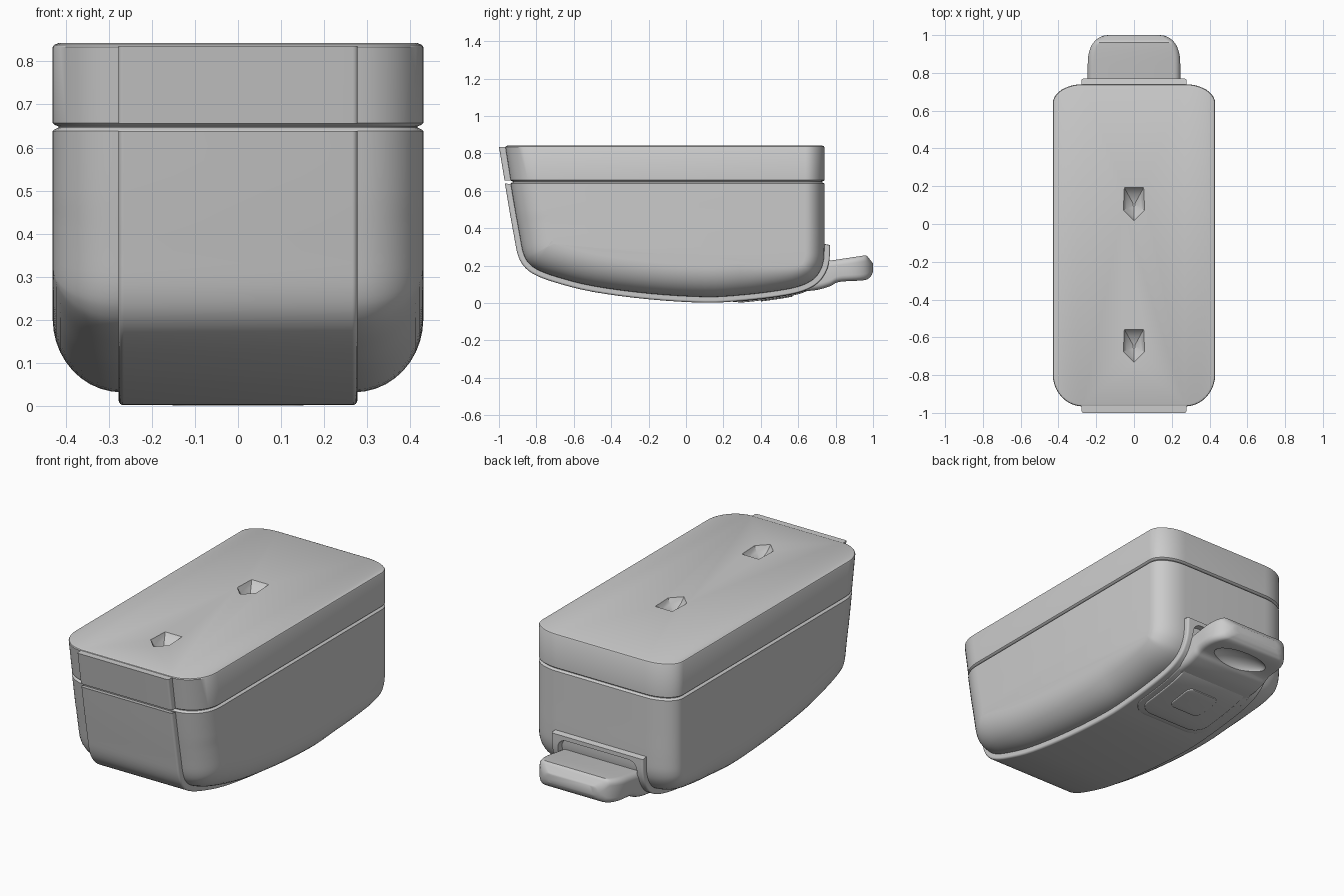
import bpy, bmesh, math
from mathutils import Vector

if "Cube" in bpy.data.objects:
    bpy.data.objects.remove(bpy.data.objects["Cube"])

# Side profile (y, z) of the raised centre band, front to back
KEYS = [(-.968, .638), (-.945, .5), (-.92, .36), (-.9, .26), (-.868, .198), (-.81, .152), (-.7, .11),
        (-.5, .06), (-.2, .02), (.1, .002), (.3, .012), (.5, .036), (.62, .062), (.7, .103),
        (.745, .16), (.766, .225), (.77, .31), (.77, .45), (.77, .638)]


def smooth(keys, n=4):
    """Catmull-Rom curve through the key points."""
    p = [Vector(k) for k in keys]
    p = [p[0] * 2 - p[1]] + p + [p[-1] * 2 - p[-2]]
    out = []
    for a, b, c, d in zip(p, p[1:], p[2:], p[3:]):
        for i in range(n):
            t = i / n
            out.append(.5 * (2 * b + (c - a) * t + (2 * a - 5 * b + 4 * c - d) * t * t
                             + (3 * b - a - 3 * c + d) * t ** 3))
    return out + [p[-2]]


CURVE = smooth(KEYS)


def bottom(y):
    for a, b in zip(CURVE, CURVE[1:]):
        if a.x <= y <= b.x and b.x > a.x:
            return a.y + (b.y - a.y) * (y - a.x) / (b.x - a.x)
    return .2


def finish(bm, name):
    bmesh.ops.recalc_face_normals(bm, faces=bm.faces[:])
    me = bpy.data.meshes.new(name)
    bm.to_mesh(me)
    bm.free()
    ob = bpy.data.objects.new(name, me)
    bpy.context.collection.objects.link(ob)
    return ob


def skin(bm, rings):
    """Join closed rings of points and cap both ends."""
    vs = [[bm.verts.new(p) for p in r] for r in rings]
    n = len(vs[0])
    for a, b in zip(vs, vs[1:]):
        for i in range(n):
            j = (i + 1) % n
            bm.faces.new((a[i], a[j], b[j], b[i]))
    bm.faces.new(vs[0])
    bm.faces.new(vs[-1])
    bmesh.ops.recalc_face_normals(bm, faces=bm.faces[:])


def sideways(name, path, x0, r, base, depth, rims=()):
    """Sweep a side profile across x, shrinking it inwards toward both sides."""
    steps = [math.radians(a) for a in range(0, 91, 9)]
    half = [(x0 + r * math.sin(t), 1 - math.cos(t)) for t in steps]
    rings = []
    for x, k in [(-x, k) for x, k in reversed(half)] + half:
        ring = []
        for i, p in enumerate(path):
            t = path[min(i + 1, len(path) - 1)] - path[max(i - 1, 0)]
            n = Vector((-t.y, t.x)).normalized()
            if p.y > .45:
                n = Vector((1 if p.x < 0 else -1, 0))
            s = min(max((p.x - .3) / .4, 0), 1)
            q = p + n * (base + depth * k * (1 - .4 * s))
            ring.append((x, q.x, q.y))
        rings.append(ring)
    bm = bmesh.new()
    skin(bm, rings)
    # Rounded rims on the flat top (+1) or bottom (-1)
    for side, insets in rims:
        for th, de in insets:
            bm.normal_update()
            top = [f for f in bm.faces if f.normal.z * side > .98 and f.calc_center_median().z > .5]
            bmesh.ops.inset_region(bm, faces=top, thickness=th, depth=de, use_even_offset=True)
    return finish(bm, name)


def lengthwise(name, stations, r):
    """Loft rounded rectangles (y, half width, z low, z high) along y."""
    rings = []
    for y, w, lo, hi in stations:
        c = min(r, w * .95, (hi - lo) * .48)
        ring = []
        for k, (sx, z) in enumerate([(1, hi - c), (-1, hi - c), (-1, lo + c), (1, lo + c)]):
            for i in range(6):
                a = math.radians(90 * k + 18 * i)
                ring.append((sx * (w - c) + c * math.cos(a), y, z + c * math.sin(a)))
        rings.append(ring)
    bm = bmesh.new()
    skin(bm, rings)
    return finish(bm, name)


def rounded_plan(y0, y1, w, r, n=30):
    """Stations (y, half width) of a rounded rectangle."""
    out = []
    for i in range(n + 1):
        y = (y0 + y1) / 2 - (y1 - y0) / 2 * math.cos(math.pi * i / n)
        e = max(0, r - min(y - y0, y1 - y))
        out.append((y, w - r + math.sqrt(max(r * r - e * e, 0))))
    return out


def cut(ob, cutter):
    cutter.hide_render = True
    m = ob.modifiers.new("cut", 'BOOLEAN')
    m.operation, m.solver, m.object = 'DIFFERENCE', 'EXACT', cutter
    bpy.context.view_layer.objects.active = ob
    bpy.ops.object.modifier_apply(modifier=m.name)
    bpy.data.objects.remove(cutter)


# Tub and lid with the groove between them
V = Vector
lip = [(.004, .004), (.009, .004)]
tub = sideways("tub", CURVE, .27, .16, .03, .17, [(1, lip + [(.004, .015)])])
lid_path = [V((-.996, .833)), V((-.968, .657)), V((.77, .657)), V((.77, .833))]
lid = sideways("lid", lid_path, .27, .16, .03, .17, [(1, [(.003, .005), (.01, .004)]), (-1, lip)])

# Raised centre band: wraps the front, underside and lower back, with a lid piece
end = KEYS.index((.77, .31)) * 4 + 1
band = sideways("centre_band", CURVE[:end], .265, .012, 0, .012)
strip = [V((-1, .835)), V((-.97, .656)), V((-.9, .656)), V((-.9, .835))]
sideways("lid_front_band", strip, .265, .012, 0, .008)

# Two small pointed dents in the lid
for y in (.02, -.73):
    bm = bmesh.new()
    shape = [(0, 0), (.055, .055), (.05, .17), (-.05, .17), (-.055, .055)]
    rings = [[(x * s, y + .08 + (v - .08) * s, z) for x, v in shape]
             for s, z in ((1.15, .86), (1, .838), (.7, .815), (.12, .79))]
    skin(bm, rings)
    cut(lid, finish(bm, "dent_cutter"))

# Recess in the back of the band, above the handle
cut(band, lengthwise("recess_cutter", [(.735, .235, .1, .285), (.8, .245, .1, .29)], .05))

# Underside frame, panel and square pad
for name, y0, y1, w, r, drop in (("panel_frame", .25, .73, .24, .1, .003),
                                 ("panel", .28, .73, .205, .08, .009),
                                 ("panel_pad", .40, .57, .10, .035, .014)):
    lengthwise(name, [(y, hw, bottom(y) - drop, bottom(y) + .03)
                      for y, hw in rounded_plan(y0, y1, w, r)], .006)

# Back handle tab with a finger hollow underneath
low = smooth([(.6, .06), (.7, .07), (.77, .09), (.82, .113), (.95, .122), (.985, .14), (1, .165)], 6)
handle_st = []
for p in low:
    y = p.x
    e = max(0, (y - .84) / .16)
    w = .245 - .11 * (1 - math.sqrt(max(1 - e ** 2.6, 0)))
    hi = .228 + .15 * (y - .78) - max(0, y - .965) * 1.4
    handle_st.append((y, w, p.y, hi))
handle = lengthwise("handle", handle_st, .032)
bm = bmesh.new()
bmesh.ops.create_uvsphere(bm, u_segments=32, v_segments=16, radius=1)
for v in bm.verts:
    v.co = (v.co.x * .17, .86 + v.co.y * .07, .105 + v.co.z * .05)
cut(handle, finish(bm, "hollow_cutter"))

# Smooth shading with crisp edges
for ob in bpy.context.scene.objects:
    ob.select_set(True)
    bpy.context.view_layer.objects.active = ob
bpy.ops.object.shade_smooth_by_angle(angle=math.radians(35))
